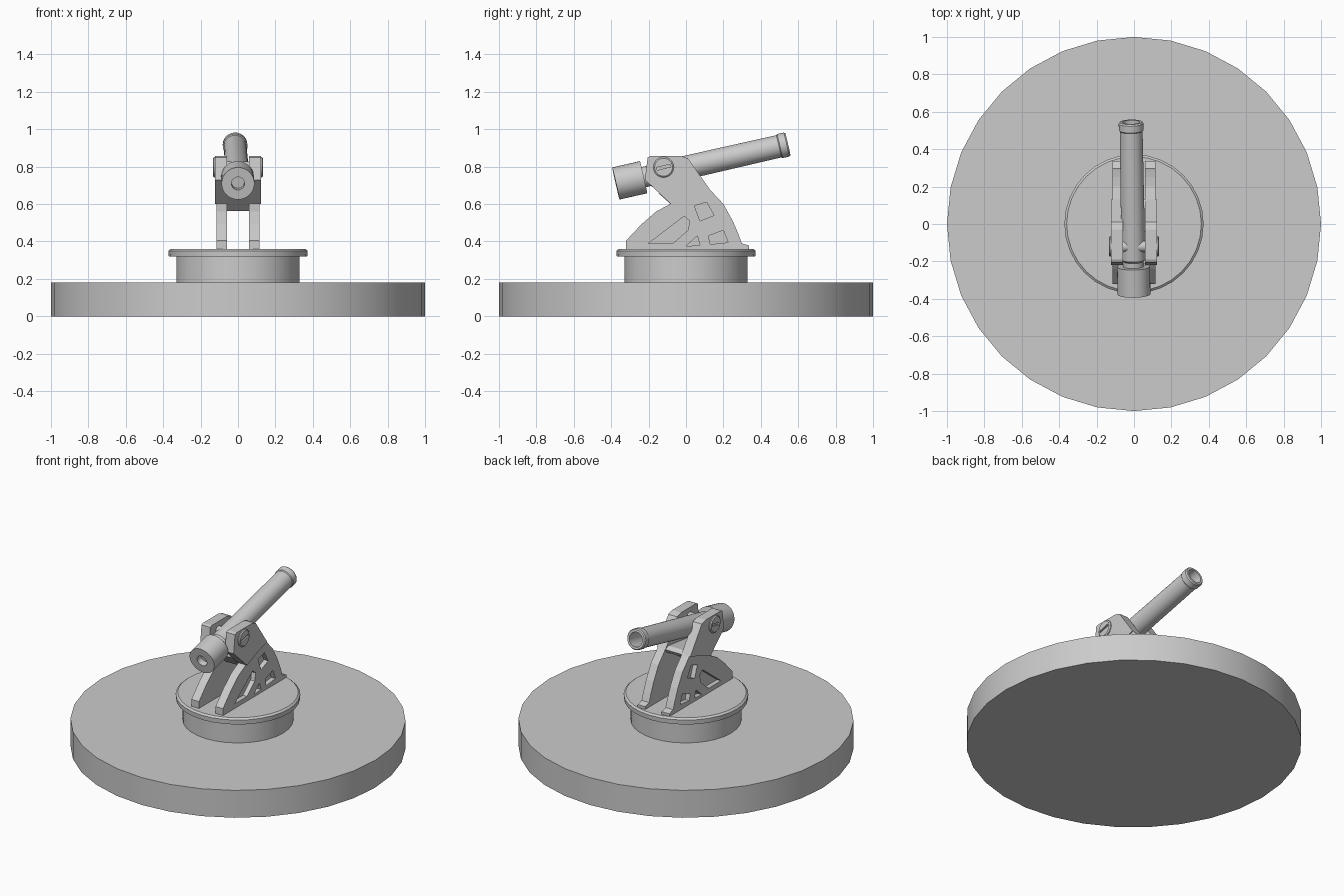
import bpy, bmesh, math
from mathutils import Vector, Matrix

if "Cube" in bpy.data.objects:
    bpy.data.objects.remove(bpy.data.objects["Cube"])


def add_object(name, bm, smooth=True):
    bmesh.ops.recalc_face_normals(bm, faces=bm.faces)
    mesh = bpy.data.meshes.new(name)
    bm.to_mesh(mesh)
    bm.free()
    obj = bpy.data.objects.new(name, mesh)
    bpy.context.collection.objects.link(obj)
    bpy.ops.object.select_all(action='DESELECT')
    obj.select_set(True)
    bpy.context.view_layer.objects.active = obj
    if smooth:
        bpy.ops.object.shade_smooth_by_angle(angle=math.radians(35))
    return obj


def lathe(name, profile, sides=32, matrix=Matrix()):
    """Revolve (radius, height) points around z; both ends lie on the axis."""
    bm = bmesh.new()
    verts = [bm.verts.new((r, 0, h)) for r, h in profile]
    edges = [bm.edges.new(pair) for pair in zip(verts, verts[1:])]
    bmesh.ops.spin(bm, geom=verts + edges, cent=(0, 0, 0), axis=(0, 0, 1),
                   angle=math.tau, steps=sides, use_duplicate=False)
    bmesh.ops.remove_doubles(bm, verts=bm.verts, dist=0.0001)
    bm.transform(matrix)
    return add_object(name, bm)


def prism(bm, outline, x0, x1):
    """Extrude a side outline of (y, z) points from x0 to x1."""
    face = bm.faces.new([bm.verts.new((x0, y, z)) for y, z in outline])
    ext = bmesh.ops.extrude_face_region(bm, geom=[face])
    moved = [v for v in ext['geom'] if isinstance(v, bmesh.types.BMVert)]
    bmesh.ops.translate(bm, verts=moved, vec=(x1 - x0, 0, 0))


def plate(name, outline, x0, x1, pockets=(), pocket_x=0.0, mirror=True):
    bm = bmesh.new()
    prism(bm, outline, x0, x1)
    obj = add_object(name, bm, smooth=False)
    if pockets:
        cb = bmesh.new()
        for pocket in pockets:
            prism(cb, pocket, pocket_x, x1 + 0.05)
        cutter = add_object(name + "_cutter", cb, smooth=False)
        cutter.hide_render = True
        bpy.context.view_layer.objects.active = obj
        mod = obj.modifiers.new("pockets", 'BOOLEAN')
        mod.operation, mod.solver, mod.object = 'DIFFERENCE', 'EXACT', cutter
        bpy.ops.object.modifier_apply(modifier=mod.name)
        bpy.data.objects.remove(cutter)
    if mirror:
        obj.modifiers.new("both_sides", 'MIRROR').use_mirror_merge = False
    return obj


# Round base, turntable drum and its flange
lathe("base_disc", [(0, 0), (1, 0), (1, 0.18), (0, 0.18)])
lathe("turntable", [(0, 0.17), (0.33, 0.17), (0.33, 0.32), (0.37, 0.32),
                    (0.372, 0.35), (0.36, 0.36), (0, 0.36)])

# Curved side cheeks with sunken lightening pockets
cheek = [(-0.32, 0.355), (-0.32, 0.405), (-0.24, 0.49), (-0.16, 0.56),
         (-0.08, 0.603), (0.03, 0.65), (0.13, 0.675), (0.20, 0.60),
         (0.25, 0.51), (0.28, 0.44), (0.298, 0.39), (0.338, 0.378), (0.338, 0.355)]
pockets = [
    [(-0.20, 0.39), (-0.01, 0.535), (0.02, 0.51), (0.01, 0.46), (-0.07, 0.39)],
    [(0.045, 0.59), (0.11, 0.61), (0.15, 0.54), (0.075, 0.51)],
    [(0.12, 0.43), (0.20, 0.46), (0.225, 0.395), (0.13, 0.385)],
    [(0.0, 0.375), (0.06, 0.43), (0.075, 0.38)],
]
plate("cheek_plate", cheek, 0.06, 0.115, pockets, 0.085)

# Upper arms that hold the barrel, and the block joining them
arm = [(-0.22, 0.73), (-0.205, 0.85), (-0.19, 0.857), (-0.03, 0.857), (0.01, 0.845),
       (0.13, 0.675), (0.03, 0.645), (-0.08, 0.60)]
plate("upper_arm", arm, 0.058, 0.122)
cross = [(-0.15, 0.66), (-0.04, 0.562), (0.12, 0.655), (0.13, 0.675), (0.10, 0.69)]
plate("cross_block", cross, -0.061, 0.061, mirror=False)

# Trunnion caps with a screw slot, and the pin through the barrel
to_x = Matrix.Translation((0, -0.12, 0.797)) @ Matrix.Rotation(math.pi / 2, 4, 'Y')
cap = lathe("trunnion_cap", [(0, 0.10), (0.055, 0.10), (0.055, 0.128),
                             (0.048, 0.134), (0, 0.134)], 24, to_x)
bm = bmesh.new()
prism(bm, [(-0.155, 0.781), (-0.159, 0.795), (-0.085, 0.813), (-0.081, 0.799)], 0.124, 0.16)
slot = add_object("slot_cutter", bm, smooth=False)
slot.hide_render = True
bpy.context.view_layer.objects.active = cap
mod = cap.modifiers.new("slot", 'BOOLEAN')
mod.operation, mod.solver, mod.object = 'DIFFERENCE', 'EXACT', slot
bpy.ops.object.modifier_apply(modifier=mod.name)
bpy.data.objects.remove(slot)
cap.modifiers.new("both_sides", 'MIRROR').use_mirror_merge = False
lathe("trunnion_pin", [(0, -0.11), (0.03, -0.11), (0.03, 0.11), (0, 0.11)], 16, to_x)

# Barrel: breech, neck, tube, muzzle ring and bore along one tilted axis
rear, muzzle = Vector((0, -0.375, 0.71)), Vector((-0.016, 0.545, 0.92))
axis = muzzle - rear
length = axis.length
tilt = Matrix.Translation(rear) @ axis.to_track_quat('Z', 'X').to_matrix().to_4x4()
lathe("barrel", [(0, 0.04), (0.035, 0.04), (0.035, 0), (0.088, 0), (0.088, 0.152),
                 (0.055, 0.152), (0.055, 0.18), (0.064, 0.19), (0.061, length - 0.05),
                 (0.066, length - 0.045), (0.066, length - 0.008),
                 (0.06, length), (0.046, length), (0.046, length - 0.15),
                 (0, length - 0.15)], 32, tilt)
